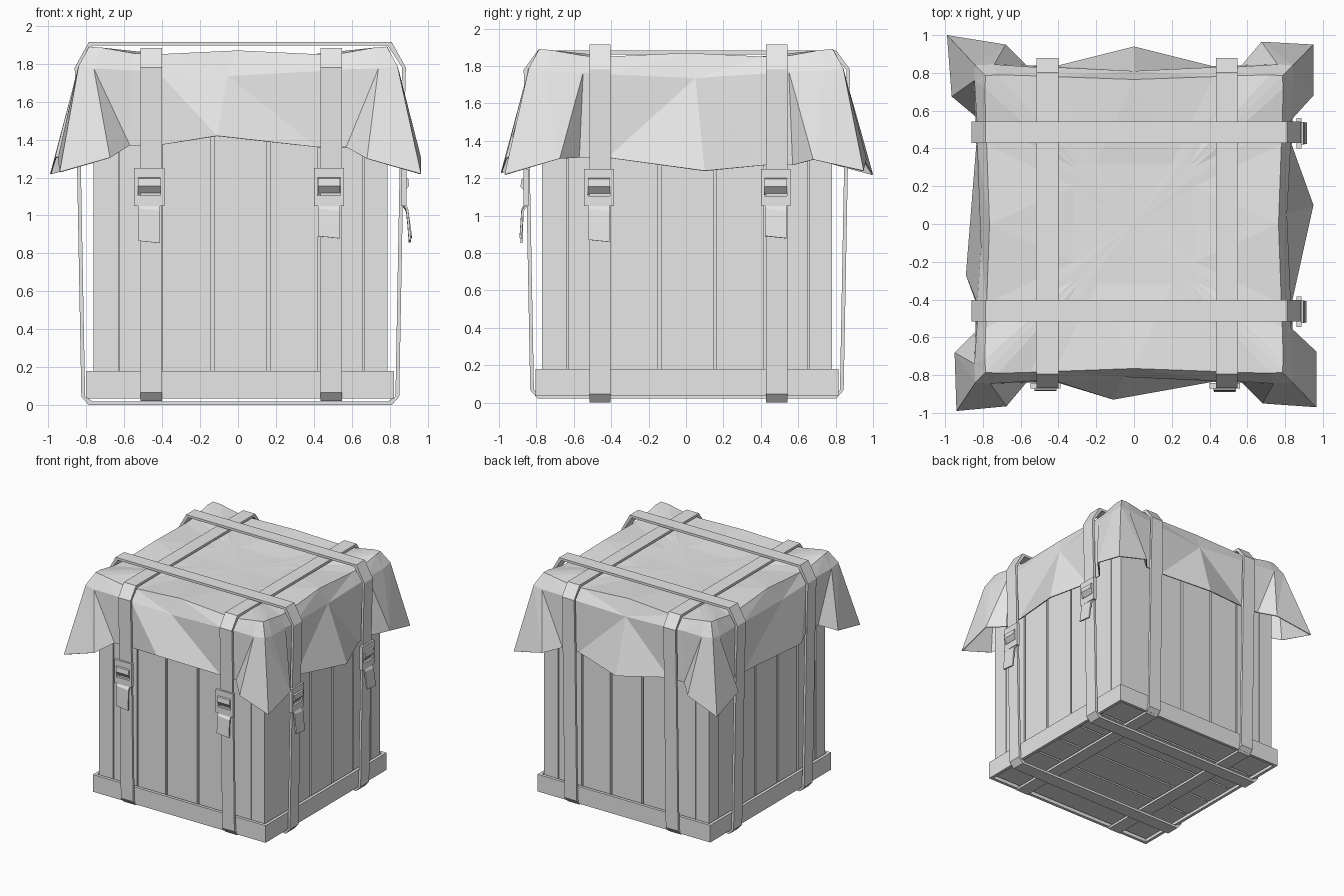
import bpy, bmesh, math, random
from mathutils import Matrix, Vector

random.seed(4)
if "Cube" in bpy.data.objects:
    bpy.data.objects.remove(bpy.data.objects["Cube"], do_unlink=True)

GREY = (0.8, 0.8, 0.8, 1)
mat = bpy.data.materials.new("pale_grey")
mat.use_nodes = True
mat.diffuse_color = GREY
mat.node_tree.nodes["Principled BSDF"].inputs["Base Color"].default_value = GREY


def finish(bm, name, thickness=0):
    bmesh.ops.recalc_face_normals(bm, faces=bm.faces)
    mesh = bpy.data.meshes.new(name)
    bm.to_mesh(mesh)
    bm.free()
    mesh.materials.append(mat)
    ob = bpy.data.objects.new(name, mesh)
    bpy.context.collection.objects.link(ob)
    if thickness:
        mod = ob.modifiers.new("Solidify", 'SOLIDIFY')
        mod.thickness = thickness
    return ob


def add_box(bm, lo, hi, turn=Matrix()):
    lo, hi = Vector(lo), Vector(hi)
    place = Matrix.Translation((lo + hi) / 2) @ Matrix.Diagonal((*(hi - lo), 1))
    bmesh.ops.create_cube(bm, size=1, matrix=turn @ place)


def side_turn(k):
    """Turn front-facing geometry to side k: front, right, back, left."""
    return Matrix.Rotation(k * math.pi / 2, 4, 'Z')


SHIFT = Matrix.Translation((0.012, 0.005, 0))
SIDES = ["front", "right", "back", "left"]

# Inner body behind the plank gaps
bm = bmesh.new()
add_box(bm, (-0.75, -0.75, 0.07), (0.75, 0.75, 1.76), SHIFT)
finish(bm, "crate_core")

# Upright planks and base board on every side
cuts = [-0.775, -0.64, -0.42, -0.145, 0.15, 0.42, 0.65, 0.775]
for k, side in enumerate(SIDES):
    turn = SHIFT @ side_turn(k)
    bm = bmesh.new()
    for i, (a, b) in enumerate(zip(cuts, cuts[1:])):
        gap = 0.009 if i in (2, 3, 4) else 0.003
        end_a = 0 if i == 0 else gap
        end_b = 0 if b == cuts[-1] else gap
        face = 0.775 - (random.uniform(0, 0.008) if 0 < i < 6 else 0)
        add_box(bm, (a + end_a, -face, 0.06), (b - end_b, -0.74, 1.75), turn)
    finish(bm, side + "_planks")
    bm = bmesh.new()
    add_box(bm, (-0.81, -0.81, 0.035), (0.785, -0.785, 0.18), turn)
    finish(bm, side + "_base_board")

# Floor planks
bm = bmesh.new()
for i in range(6):
    y = -0.78 + i * 0.26
    add_box(bm, (-0.78, y + 0.008, 0.055), (0.78, y + 0.252, 0.1), SHIFT)
finish(bm, "floor_planks")

# Canvas cover: rings of points from the middle of the top to the hem
# hem corners, and for each side: mid position, mid overhang, mid height, strap heights
corners = [(-0.94, -0.99, 1.23), (0.965, -0.97, 1.22), (0.95, 0.95, 1.24), (-0.99, 1.0, 1.22)]
hems = [(-0.11, 0.93, 1.42, 1.37, 1.36), (0.1, 0.95, 1.24, 1.31, 1.27),
        (0.0, 0.94, 1.28, 1.33, 1.34), (0.27, 0.89, 1.33, 1.34, 1.36)]
rings = {"inner": [], "upper": [], "fold": [], "hem": []}
for k in range(4):
    mid, out, low, za, zb = hems[k]
    turn = side_turn(k)

    def put(ring, *points):
        rings[ring] += [turn @ Vector((x, -y, z)) for x, y, z in points]

    put("inner", (-0.32, 0.32, 1.84), (-0.3, 0.32, 1.84), (-0.25, 0.32, 1.84),
        (-0.2, 0.32, 1.838), (0, 0.32, 1.835), (0.2, 0.32, 1.838),
        (0.25, 0.32, 1.84), (0.3, 0.32, 1.84))
    put("upper", (-0.785, 0.785, 1.89), (-0.72, 0.79, 1.885), (-0.55, 0.785, 1.855),
        (-0.42, 0.78, 1.85), (0, 0.765, 1.87), (0.42, 0.78, 1.85),
        (0.55, 0.785, 1.855), (0.72, 0.79, 1.885))
    put("fold", (-0.84, 0.84, 1.79), (-0.76, 0.845, 1.775), (-0.55, 0.832, 1.765),
        (-0.42, 0.83, 1.755), (mid / 2, 0.81, 1.735), (0.42, 0.83, 1.76),
        (0.55, 0.832, 1.77), (0.74, 0.845, 1.775))
    rings["hem"].append(Vector(corners[k]))
    put("hem", (-0.675, 0.965, 1.305), (-0.57, 0.84, za), (-0.42, 0.835, za),
        (mid, out, low), (0.42, 0.835, zb), (0.57, 0.84, zb), (0.68, 0.95, 1.3))
bm = bmesh.new()
loops = [[bm.verts.new(p) for p in ring] for ring in rings.values()]
centre = bm.verts.new((0, 0, 1.835))
n = len(loops[0])
for i in range(n):
    j = (i + 1) % n
    bm.faces.new((centre, loops[0][i], loops[0][j]))
    for a, b in zip(loops, loops[1:]):
        bm.faces.new((a[i], b[i], b[j], a[j]))
bmesh.ops.triangulate(bm, faces=bm.faces)
finish(bm, "canvas_cover", 0.008)


# Straps: closed bands around the crate
def strap(name, half, at, bottom, top, turn):
    width, t = 0.057, 0.02
    right = [(half - 0.05, bottom), (half - 0.01, bottom + 0.045), (half + 0.015, 1.4),
             (half + 0.025, 1.78), (half - 0.05, top)]
    path = right + [(-x, z) for x, z in reversed(right)]
    bm = bmesh.new()
    rows = []
    for x, z in path:
        ix = x - math.copysign(t, x)
        iz = z - t if z == top else z + t if z == bottom else z
        section = [(x, at - width, z), (x, at + width, z), (ix, at + width, iz), (ix, at - width, iz)]
        rows.append([bm.verts.new(turn @ Vector(p)) for p in section])
    for a, b in zip(rows, rows[1:] + rows[:1]):
        for i in range(4):
            j = (i + 1) % 4
            bm.faces.new((a[i], a[j], b[j], b[i]))
    finish(bm, name)


for label, y in (("front", -0.465), ("back", 0.48)):
    strap(label + "_cross_strap", 0.848, y, 0.0, 1.915, SHIFT)
for label, x in (("right", -0.47), ("left", 0.48)):
    strap(label + "_long_strap", 0.848, -x, 0.022, 1.882, SHIFT @ side_turn(1) @ Matrix.Scale(1, 4))


# Buckles with loose strap ends on the front and +x sides
def prism(bm, outline, half, move):
    a, b = [[bm.verts.new(move @ Vector((s * half, y, z))) for y, z in outline] for s in (-1, 1)]
    bm.faces.new(a)
    bm.faces.new(b)
    for i in range(len(a)):
        j = (i + 1) % len(a)
        bm.faces.new((a[i], a[j], b[j], b[i]))


def buckle(name, k, at, tail_low, swing):
    move = SHIFT @ side_turn(k) @ Matrix.Translation((at, -0.855, 0))
    bm = bmesh.new()
    for lo, hi in (((-0.08, -0.02, 1.2), (0.08, 0.008, 1.25)),
                   ((-0.08, -0.02, 1.05), (0.08, 0.008, 1.105)),
                   ((-0.08, -0.02, 1.105), (-0.06, 0.008, 1.2)),
                   ((0.06, -0.02, 1.105), (0.08, 0.008, 1.2))):
        add_box(bm, lo, hi, move)
    prism(bm, [(0.005, 1.205), (-0.03, 1.195), (-0.035, 1.155), (0.005, 1.11)], 0.059, move)
    finish(bm, name + "_buckle")
    bm = bmesh.new()
    rows = []
    for y, z in ((-0.005, 1.07), (-0.03, 1.03), (-0.025 - swing / 2, 0.96), (-0.02 - swing, tail_low)):
        rows.append([bm.verts.new(move @ Vector((s * 0.057, y, z - s * 0.006))) for s in (-1, 1)])
    for a, b in zip(rows, rows[1:]):
        bm.faces.new((a[0], a[1], b[1], b[0]))
    finish(bm, name + "_strap_end", 0.012)


buckle("front_right", 0, -0.48, 0.86, 0.015)
buckle("front_left", 0, 0.468, 0.885, 0.02)
buckle("side_front", 1, -0.47, 0.865, 0.025)
buckle("side_back", 1, 0.475, 0.885, 0.03)
